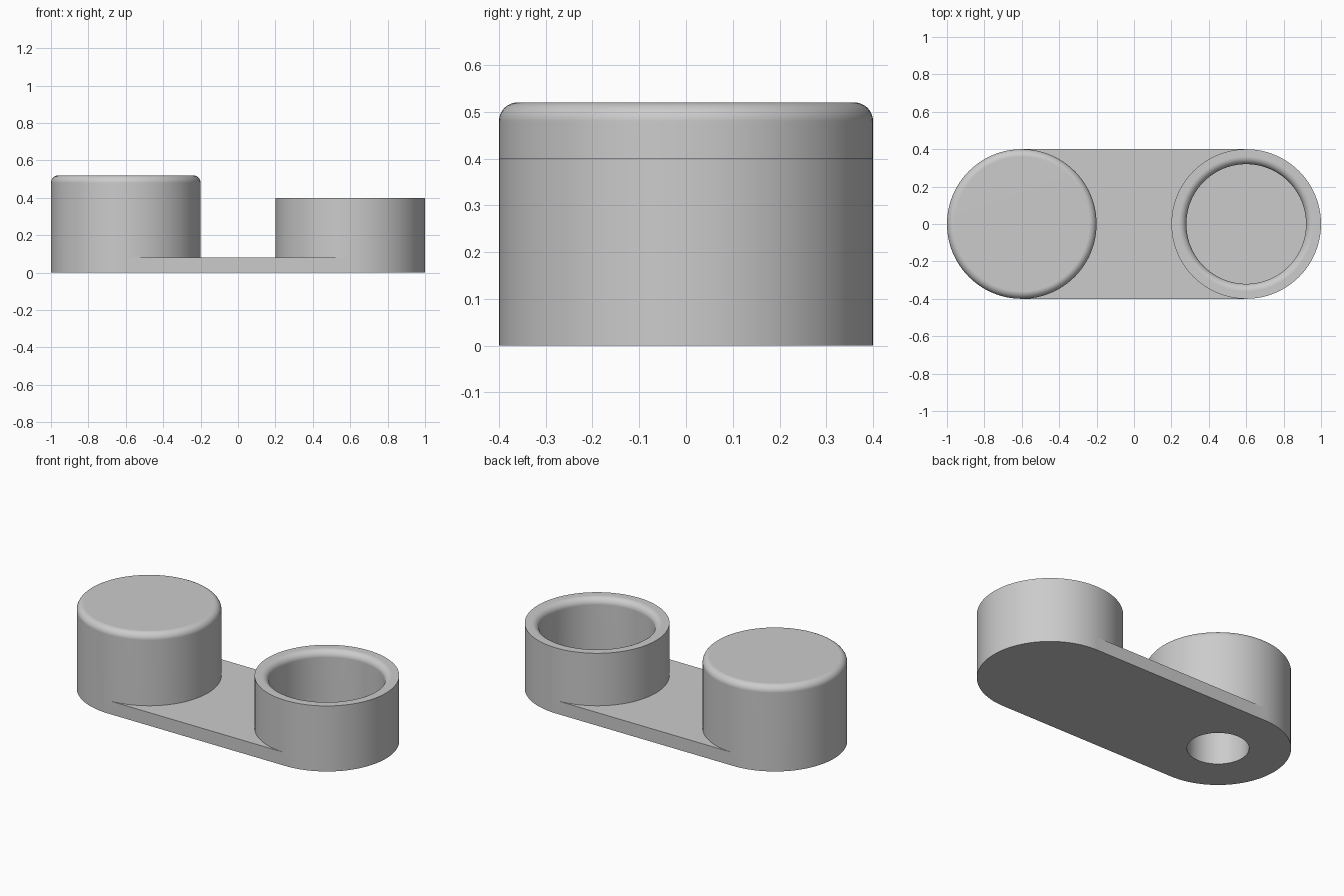
import bpy
import bmesh
from math import sin, cos, pi, tau, radians

cube = bpy.data.objects.get("Cube")
if cube:
    bpy.data.objects.remove(cube, do_unlink=True)

SEGMENTS = 96
RADIUS = 0.4        # outer radius of post, cup and plate ends
OFFSET = 0.6        # distance of each axis from the centre
PLATE = 0.08        # plate thickness
BORE = 0.17         # radius of the hole under the post
ROUND = 0.04        # edge rounding

# Single grey material
grey = bpy.data.materials.new("plain grey")
grey.use_nodes = True
color = (0.6, 0.6, 0.6, 1)
grey.diffuse_color = color
grey.node_tree.nodes["Principled BSDF"].inputs["Base Color"].default_value = color


def finish(bm, name):
    """Turn the bmesh into a smooth-shaded object with crisp edges."""
    bmesh.ops.recalc_face_normals(bm, faces=bm.faces)
    mesh = bpy.data.meshes.new(name)
    bm.to_mesh(mesh)
    bm.free()
    obj = bpy.data.objects.new(name, mesh)
    bpy.context.collection.objects.link(obj)
    mesh.materials.append(grey)
    bpy.ops.object.select_all(action='DESELECT')
    obj.select_set(True)
    bpy.context.view_layer.objects.active = obj
    bpy.ops.object.shade_smooth_by_angle(angle=radians(30))
    weighted = obj.modifiers.new("Weighted Normal", 'WEIGHTED_NORMAL')
    weighted.keep_sharp = True
    return obj


def arc(cx, cy, r, start, end, steps):
    angles = [start + (end - start) * i / steps for i in range(steps + 1)]
    return [(cx + r * cos(a), cy + r * sin(a)) for a in angles]


def lathe(name, profile, x, closed):
    """Revolve a (radius, height) profile around a vertical axis."""
    bm = bmesh.new()
    verts = [bm.verts.new((r, 0, z)) for r, z in profile]
    edges = [bm.edges.new(pair) for pair in zip(verts, verts[1:])]
    if closed:
        edges.append(bm.edges.new((verts[-1], verts[0])))
    bmesh.ops.spin(bm, geom=verts + edges, cent=(0, 0, 0), axis=(0, 0, 1),
                   angle=tau, steps=SEGMENTS)
    bmesh.ops.remove_doubles(bm, verts=bm.verts, dist=1e-5)
    bmesh.ops.translate(bm, verts=bm.verts, vec=(x, 0, 0))
    return finish(bm, name)


# Base plate: rounded bar outline with a hole, extruded upward
bm = bmesh.new()
outline = (arc(OFFSET, 0, RADIUS, -pi / 2, pi / 2, SEGMENTS // 2)
           + arc(-OFFSET, 0, RADIUS, pi / 2, 3 * pi / 2, SEGMENTS // 2))
hole = arc(-OFFSET, 0, BORE, 0, tau, SEGMENTS)[:-1]
edges = []
for loop in (outline, hole):
    verts = [bm.verts.new((x, y, 0)) for x, y in loop]
    edges += [bm.edges.new((verts[i - 1], v)) for i, v in enumerate(verts)]
bmesh.ops.triangle_fill(bm, edges=edges, use_beauty=True, normal=(0, 0, -1))
top = bmesh.ops.extrude_face_region(bm, geom=bm.faces[:], use_keep_orig=True)
bmesh.ops.translate(bm, vec=(0, 0, PLATE),
                    verts=[g for g in top["geom"] if isinstance(g, bmesh.types.BMVert)])
finish(bm, "base_plate")

# Tall post: rounded top edge, blind bore open at the underside
post_top, bore_top = 0.52, 0.4
post = [(0, bore_top), (BORE, bore_top), (BORE, PLATE), (RADIUS, PLATE)]
post += arc(RADIUS - ROUND, post_top - ROUND, ROUND, 0, pi / 2, 8)
post += [(0, post_top)]
lathe("post", post, -OFFSET, closed=False)

# Cup wall: rounded inner lip, sharp outer rim, floor formed by the plate
cup_top, cup_inner = 0.4, 0.32
cup = [(RADIUS, PLATE), (RADIUS, cup_top)]
cup += arc(cup_inner + ROUND, cup_top - ROUND, ROUND, pi / 2, pi, 8)
cup += [(cup_inner, PLATE)]
lathe("cup_wall", cup, OFFSET, closed=True)
